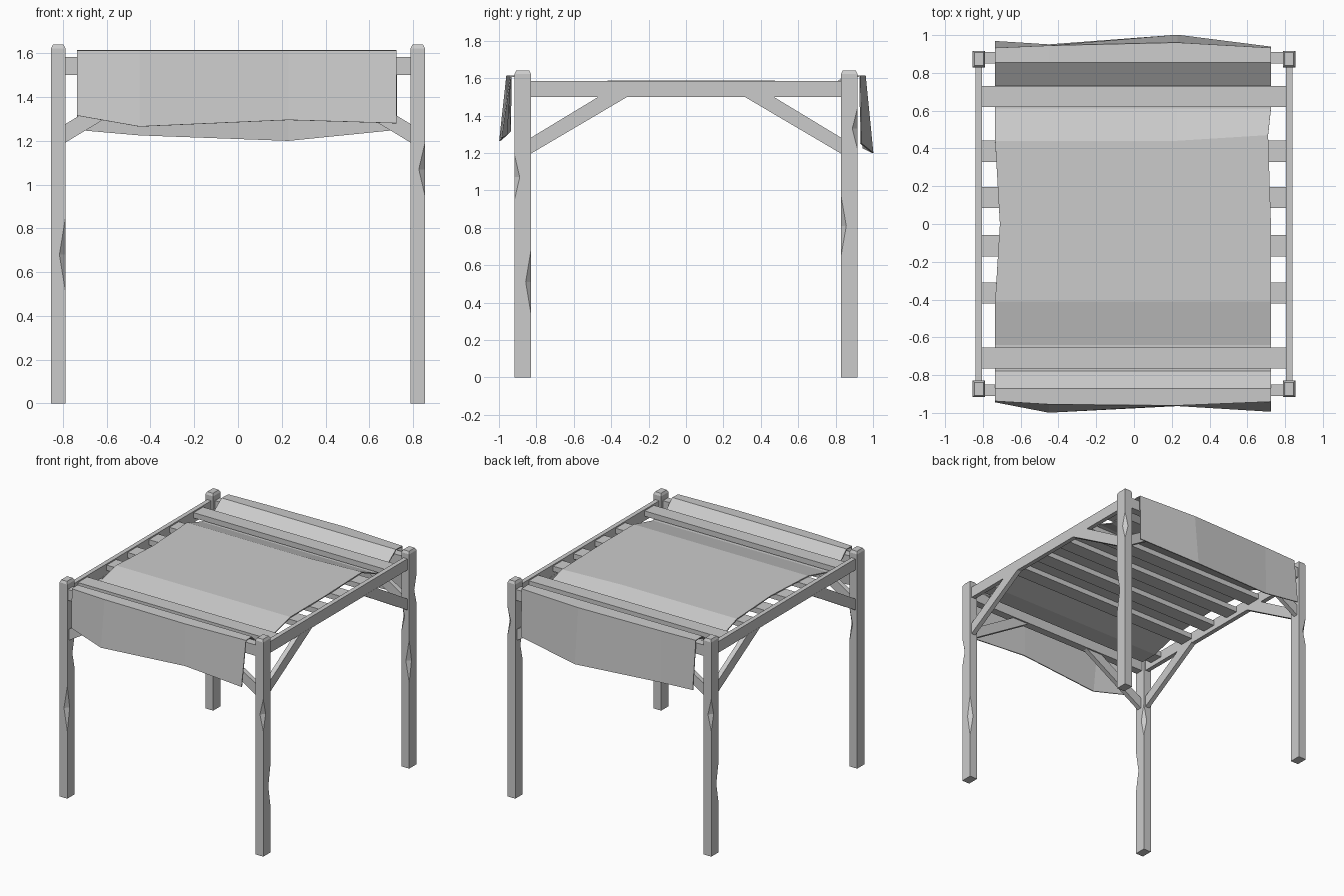
import bpy, bmesh
from mathutils import Vector

if "Cube" in bpy.data.objects:
    bpy.data.objects.remove(bpy.data.objects["Cube"])


def add_mesh(name, verts, faces):
    me = bpy.data.meshes.new(name)
    me.from_pydata(verts, [], faces)
    bm = bmesh.new()
    bm.from_mesh(me)
    bmesh.ops.recalc_face_normals(bm, faces=bm.faces)
    bm.to_mesh(me)
    bm.free()
    ob = bpy.data.objects.new(name, me)
    bpy.context.collection.objects.link(ob)
    return ob


def prism(name, rings):
    """Closed solid through rings of equal vertex count."""
    n = len(rings[0])
    verts = [v for r in rings for v in r]
    faces = [tuple(range(n)), tuple(range(len(verts) - n, len(verts)))]
    for k in range(len(rings) - 1):
        for i in range(n):
            j = (i + 1) % n
            faces.append((k * n + i, k * n + j, k * n + n + j, k * n + n + i))
    return add_mesh(name, verts, faces)


def rect(cx, cy, hx, hy, z):
    return [(cx + sx * hx, cy + sy * hy, z) for sx, sy in ((-1, -1), (1, -1), (1, 1), (-1, 1))]


def box(name, x0, x1, y0, y1, z0, z1):
    cx, cy, hx, hy = (x0 + x1) / 2, (y0 + y1) / 2, (x1 - x0) / 2, (y1 - y0) / 2
    return prism(name, [rect(cx, cy, hx, hy, z0), rect(cx, cy, hx, hy, z1)])


PX, PY, HX, HY = 0.821, 0.873, 0.033, 0.044

# Chopped nicks per post: corner signs, middle height, half length
nicks = {
    (1, -1): [(1, -1, 1.07, 0.12), (1, 1, 0.51, 0.17)],
    (-1, 1): [(-1, 1, 1.07, 0.12), (-1, -1, 0.53, 0.16)],
    (-1, -1): [(1, -1, 0.68, 0.17), (1, 1, 1.08, 0.13)],
    (1, 1): [(1, -1, 0.81, 0.16), (1, 1, 1.33, 0.11), (-1, -1, 1.14, 0.12)],
}

for (sx, sy), cuts in nicks.items():
    side = ("front" if sy < 0 else "back") + ("_left" if sx < 0 else "_right")
    # Post with chamfered top
    cx, cy = sx * PX, sy * PY
    post = prism(side + "_post", [rect(cx, cy, HX, HY, 0), rect(cx, cy, HX, HY, 1.622),
                                  rect(cx, cy, HX - 0.009, HY - 0.009, 1.64)])
    for k, (ax, ay, z, h) in enumerate(cuts):
        # Notch wedge across the corner
        corner = Vector((cx + ax * HX, cy + ay * HY, z))
        out = Vector((ax, ay, 0))
        along = Vector((ax, -ay, 0)) * 0.06
        d = 0.014
        tri = [corner - out * d, corner + out * d + Vector((0, 0, 2 * h)),
               corner + out * d - Vector((0, 0, 2 * h))]
        cutter = prism(side + "_nick_%d" % k, [[p - along for p in tri], [p + along for p in tri]])
        cutter.hide_render = True
        cutter.hide_set(True)
        mod = post.modifiers.new("nick", 'BOOLEAN')
        mod.operation = 'DIFFERENCE'
        mod.solver = 'EXACT'
        mod.object = cutter

    # Diagonal braces from the post to the side and end beams
    y0, y1, y2, t = 0.84, 0.305, 0.46, 0.018
    prof = [(y0, 1.19), (y0, 1.275), (y2, 1.505), (y1, 1.505)]
    prism(side + "_side_brace", [[(sx * (0.822 + o), sy * y, z) for y, z in prof] for o in (-t, t)])
    prof = [(0.80, 1.185), (0.80, 1.27), (0.41, 1.505), (0.27, 1.505)]
    prism(side + "_end_brace", [[(sx * x, sy * (0.88 + o), z) for x, z in prof] for o in (-t, t)])

# Side beams and end beams
for s, n in ((-1, "left"), (1, "right")):
    box(n + "_beam", s * 0.822 - 0.017, s * 0.822 + 0.017, -0.85, 0.85, 1.50, 1.585)
for s, n in ((-1, "front"), (1, "back")):
    box(n + "_beam", -0.80, 0.80, s * 0.88 - 0.03, s * 0.88 + 0.03, 1.50, 1.582)

# Roof slats
for i, y in enumerate((-0.71, -0.365, -0.115, 0.14, 0.385, 0.675)):
    box("slat_%d" % i, -0.81, 0.81, y - 0.056, y + 0.056, 1.535, 1.575)

# Cloth woven under the end slats, over the middle, hanging at both ends
xs = [-0.735, -0.45, 0.23, 0.725]
rows = [list(zip(xs, (-0.94, -0.995, -0.96, -0.99), (1.315, 1.265, 1.295, 1.28))),
        list(zip(xs, (-0.935, -0.952, -0.958, -0.938), [1.61] * 4))]
for y, z in ((-0.872, 1.612), (-0.78, 1.525), (-0.64, 1.525), (-0.41, 1.584), (0, 1.584),
             (0.44, 1.584), (0.61, 1.525), (0.735, 1.525), (0.855, 1.612)):
    row = [(x, y, z) for x in xs]
    if y == 0:
        row[0] = (-0.71, y, z)
    if y == 0.44:
        row[3] = (0.71, 0.47, z)
    rows.append(row)
rows.append(list(zip(xs, (0.93, 0.942, 0.958, 0.93), [1.61] * 4)))
rows.append(list(zip(xs, (0.965, 0.947, 0.998, 0.935), (1.25, 1.225, 1.20, 1.25))))
faces = [(r * 4 + c, r * 4 + c + 1, r * 4 + c + 5, r * 4 + c + 4)
         for r in range(len(rows) - 1) for c in range(3)]
cloth = add_mesh("cloth_canopy", [v for r in rows for v in r], faces)
sol = cloth.modifiers.new("thickness", 'SOLIDIFY')
sol.thickness = 0.008
sol.offset = 0
